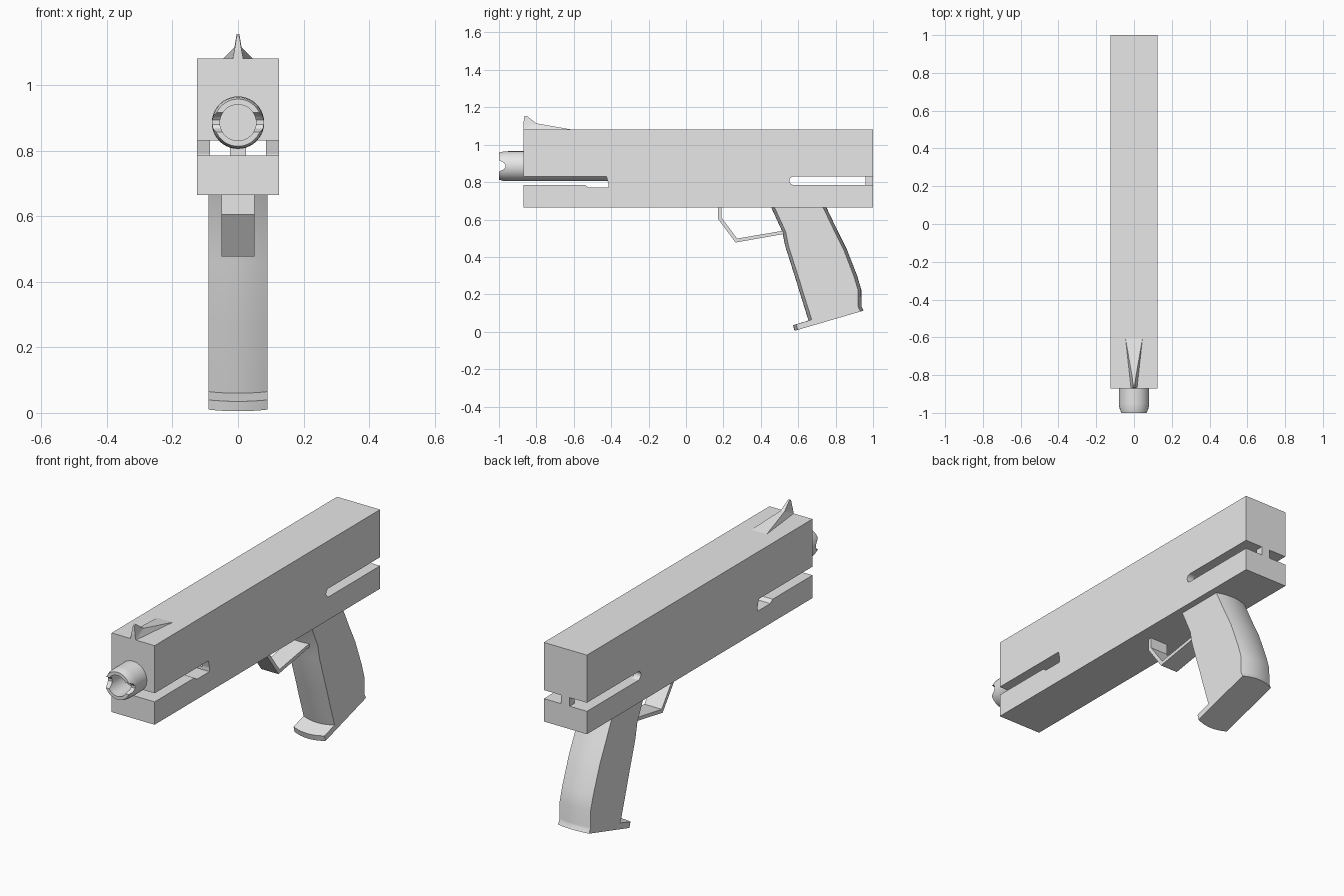
import bpy, bmesh, math
from mathutils import Vector, Matrix

if "Cube" in bpy.data.objects:
    bpy.data.objects.remove(bpy.data.objects["Cube"], do_unlink=True)

grey = bpy.data.materials.new("plain_grey")
grey.use_nodes = True
grey.diffuse_color = (0.8, 0.8, 0.8, 1)
grey.node_tree.nodes["Principled BSDF"].inputs["Base Color"].default_value = (0.8, 0.8, 0.8, 1)


def finish(name, bm, smooth=False):
    bmesh.ops.recalc_face_normals(bm, faces=bm.faces)
    mesh = bpy.data.meshes.new(name)
    bm.to_mesh(mesh)
    bm.free()
    mesh.materials.append(grey)
    obj = bpy.data.objects.new(name, mesh)
    bpy.context.collection.objects.link(obj)
    if smooth:
        shade(obj)
    return obj


def select(obj):
    bpy.ops.object.select_all(action='DESELECT')
    obj.select_set(True)
    bpy.context.view_layer.objects.active = obj


def shade(obj):
    select(obj)
    bpy.ops.object.shade_smooth_by_angle(angle=math.radians(30))


def loft(name, rings, smooth=False):
    """Skin equal-length rings of points and cap both ends."""
    bm = bmesh.new()
    loops = [[bm.verts.new(p) for p in ring] for ring in rings]
    n = len(loops[0])
    for a, b in zip(loops, loops[1:]):
        for i in range(n):
            j = (i + 1) % n
            bm.faces.new((a[i], a[j], b[j], b[i]))
    bm.faces.new(loops[0])
    bm.faces.new(loops[-1])
    return finish(name, bm, smooth)


def prism(name, profile, half):
    """Extrude a (y, z) profile across x."""
    return loft(name, [[(x, y, z) for y, z in profile] for x in (-half, half)])


def box(name, half, y0, y1, z0, z1):
    return prism(name, [(y0, z0), (y1, z0), (y1, z1), (y0, z1)], half)


def cut(obj, cutter):
    cutter.hide_render = True
    mod = obj.modifiers.new("cut", 'BOOLEAN')
    mod.operation = 'DIFFERENCE'
    mod.solver = 'EXACT'
    mod.object = cutter
    select(obj)
    bpy.ops.object.modifier_apply(modifier=mod.name)
    bpy.data.objects.remove(cutter, do_unlink=True)


# Body with a lengthwise channel and open side slots
SLOT0, SLOT1 = 0.785, 0.83
body = box("body", 0.125, -0.87, 1, 0.665, 1.08)
cut(body, box("channel_cutter", 0.085, -1.1, 1.1, SLOT0, SLOT1))
cut(body, prism("front_slot_cutter", [
    (-1.1, SLOT0), (-0.54, SLOT0), (-0.52, 0.77), (-0.415, 0.77),
    (-0.415, 0.79), (-0.425, SLOT1), (-1.1, SLOT1)], 0.2))
mid, rad = (SLOT0 + SLOT1) / 2, (SLOT1 - SLOT0) / 2
arc = [(0.575 - rad * math.sin(a), mid + rad * math.cos(a))
       for a in (math.pi * i / 8 for i in range(9))]
cut(body, prism("rear_slot_cutter", arc + [(1.1, SLOT0), (1.1, SLOT1)], 0.2))

# Small post closing the middle of the channel at the back
box("rear_post", 0.025, 0.96, 1, SLOT0, SLOT1)

# Hollow barrel, turned around the y axis
bm = bmesh.new()
outline = [(0, -0.86), (0.055, -0.86), (0.055, -1), (0.072, -1), (0.078, -0.98),
           (0.08, -0.95), (0.08, -0.4), (0, -0.4)]
verts = [bm.verts.new((r, y, 0.885)) for r, y in outline]
edges = [bm.edges.new(pair) for pair in zip(verts, verts[1:])]
bmesh.ops.spin(bm, geom=verts + edges, cent=(0, 0, 0.885), axis=(0, 1, 0),
               angle=math.tau, steps=40, use_merge=False)
bmesh.ops.remove_doubles(bm, verts=bm.verts, dist=0.0001)
barrel = finish("barrel", bm)
# Flared notches on both sides of the muzzle
cut(barrel, prism("muzzle_notch_cutter", [
    (-1.01, 0.853), (-0.975, 0.867), (-0.965, 0.88), (-0.965, 0.893),
    (-0.975, 0.905), (-1.01, 0.92)], 0.2))
shade(barrel)

# Front sight: a spike with a flat tail that widens backwards
bm = bmesh.new()
half_sight = [(0.016, -0.87, 1.08), (0.011, -0.87, 1.105), (0.004, -0.865, 1.15),
              (0.004, -0.853, 1.155), (0.011, -0.8, 1.114), (0.045, -0.605, 1.08)]
for x, y, z in half_sight:
    bm.verts.new((x, y, z))
    bm.verts.new((-x, y, z))
v = list(bm.verts)
v = [vert for vert in v]
for i in range(0, len(v) - 2, 2):
    bm.faces.new((v[i], v[i + 1], v[i + 3], v[i + 2]))
bm.faces.new((v[0], v[1], v[11], v[10]))
for s in (0, 1):
    p = v[s::2]
    bm.faces.new((p[0], p[4], p[5]))
    bm.faces.new((p[0], p[1], p[4]))
    bm.faces.new((p[1], p[2], p[3], p[4]))
finish("front_sight", bm)

# Grip: stations from top to base as front and back (y, z), with bowed ends
stations = [((0.455, 0.666), (0.75, 0.666)), ((0.515, 0.535), (0.815, 0.53)),
            ((0.53, 0.46), (0.86, 0.44)), ((0.593, 0.26), (0.915, 0.3)),
            ((0.605, 0.22), (0.937, 0.225)), ((0.655, 0.06), (0.938, 0.14)),
            ((0.572, 0.035), (0.94, 0.132)), ((0.58, 0.005), (0.95, 0.113))]
WIDTH, BOW = 0.09, 0.018
across = [i / 4 for i in range(-4, 5)]
rings = []
for front, back in stations:
    f, b = Vector((0, *front)), Vector((0, *back))
    along = (b - f).normalized()
    ring = [f + along * BOW * t * t + Vector((WIDTH * t, 0, 0)) for t in across]
    ring += [b - along * BOW * t * t - Vector((WIDTH * t, 0, 0)) for t in across]
    rings.append(ring)
loft("grip", rings, True)

# Trigger guard: a bent strip
prism("trigger_guard", [
    (0.17, 0.666), (0.17, 0.605), (0.265, 0.477), (0.525, 0.523),
    (0.525, 0.541), (0.273, 0.498), (0.19, 0.61), (0.19, 0.666)], 0.05)
